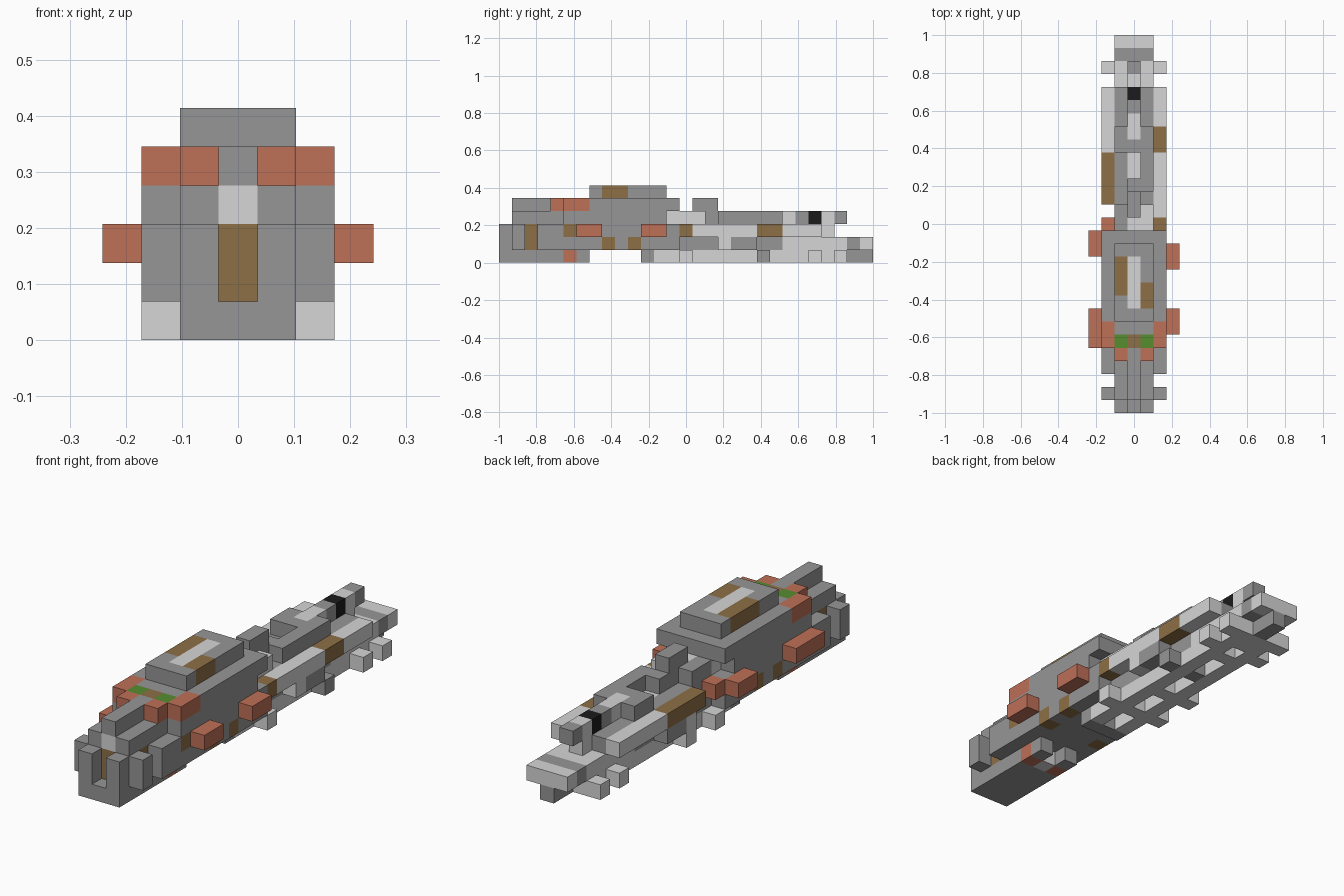
import bpy
import bmesh
from mathutils import Vector

if "Cube" in bpy.data.objects:
    bpy.data.objects.remove(bpy.data.objects["Cube"], do_unlink=True)

U = 2 / 29                      # size of one block
COLOURS = {
    "dark_grey": (0.305, 0.305, 0.305),
    "light_grey": (0.67, 0.67, 0.67),
    "rust_red": (0.51, 0.16, 0.095),
    "brown": (0.27, 0.16, 0.062),
    "green": (0.095, 0.27, 0.03),
    "black": (0.011, 0.011, 0.011),
}
NAMES = list(COLOURS)
DARK, LIGHT, RED, BROWN, GREEN, BLACK = NAMES
MATS = []
for name, rgb in COLOURS.items():
    m = bpy.data.materials.new(name)
    m.use_nodes = True
    m.diffuse_color = (*rgb, 1)
    b = m.node_tree.nodes["Principled BSDF"]
    b.inputs["Base Color"].default_value = (*rgb, 1)
    b.inputs["Roughness"].default_value = 0.9
    MATS.append(m)

cells = {}                      # block position -> (part, colour)


def fill(part, colour, xs, ys, zs):
    """Fill an inclusive range of blocks; later fills replace earlier ones."""
    for x in range(xs[0], xs[-1] + 1):
        for y in range(ys[0], ys[-1] + 1):
            for z in range(zs[0], zs[-1] + 1):
                cells[x, y, z] = (part, colour)


def both(part, colour, x, ys, zs):
    """Fill the same blocks on the right and on the left."""
    fill(part, colour, [x], ys, zs)
    fill(part, colour, [6 - x], ys, zs)


def paint(colour, xs, ys, zs):
    """Recolour blocks that are already there."""
    for k, (part, _) in list(cells.items()):
        if all(r[0] <= v <= r[-1] for v, r in zip(k, (xs, ys, zs))):
            cells[k] = (part, colour)


def paint_both(colour, x, ys, zs):
    """Recolour the same blocks on the right and on the left."""
    paint(colour, [x], ys, zs)
    paint(colour, [6 - x], ys, zs)


# Front hull with its slotted nose and notched keel
fill("front_hull", DARK, [2, 4], [0, 5], [0])
both("front_hull", DARK, 2, [6], [0])
fill("front_hull", DARK, [2, 4], [1, 13], [1, 2])
fill("front_hull", DARK, [2, 4], [1, 6], [3])
both("nose_prong", DARK, 2, [0], [1, 2])
both("nose_fin", DARK, 1, [1], [1, 2])
fill("nose_ridge", DARK, [3], [1, 4], [4])
paint(BROWN, [3], [1], [1, 2])
paint(LIGHT, [3], [1], [3])
paint(LIGHT, [3], [5], [0])
paint_both(BROWN, 2, [2], [1, 2])
paint_both(RED, 2, [5], [0])

# Wide middle hull
both("side_hull", DARK, 1, [3, 13], [1, 2])
both("side_hull", DARK, 1, [5, 12], [3])
fill("middle_hull", DARK, [2, 4], [7, 12], [3])
for y in (8, 10):
    paint_both(BROWN, 1, [y], [1])
paint_both(BROWN, 1, [5], [2])

# Upper deck with red shoulders and small green lamps
fill("upper_deck", DARK, [1, 5], [7, 13], [4])
fill("upper_deck", DARK, [2, 4], [5, 6], [4])
both("shoulder", RED, 1, [5, 6], [4])
both("shoulder", RED, 2, [4], [4])
paint_both(GREEN, 2, [5], [4])
paint(BROWN, [3], [5], [4])

# Roof block with markings
fill("roof", DARK, [2, 4], [7, 12], [5])
paint(LIGHT, [3], [8, 11], [5])
paint(BROWN, [2], [9, 11], [5])
paint(BROWN, [4], [8, 9], [5])

# Side pods
fill("right_front_pod", RED, [0], [5, 7], [2])
fill("right_rear_pod", RED, [0], [12, 13], [2])
fill("left_front_pod", RED, [6], [6, 7], [2])
fill("left_rear_pod", RED, [6], [11, 12], [2])

# Rear spine
fill("rear_spine", DARK, [2, 4], [14, 24], [1, 2])
paint(LIGHT, [2, 4], [22, 24], [1])
fill("rear_spine", LIGHT, [2, 4], [13, 15], [3])
paint(DARK, [2], [14, 15], [3])
fill("rear_spine", DARK, [3], [16, 17], [3])
paint(LIGHT, [3], [18, 19], [2])
fill("spine_block", DARK, [3], [15, 16], [4])
fill("spine_wall", DARK, [4], [17, 21], [3])
fill("spine_wall", DARK, [2], [20, 21], [3])
fill("top_beam", DARK, [3], [20, 26], [3])
paint(LIGHT, [3], [21, 22], [3])
paint(BLACK, [3], [24], [3])
paint(LIGHT, [3], [25], [3])
fill("top_beam", LIGHT, [3], [25], [2])

# Rear side rails
fill("right_rail", RED, [1], [14], [2])
fill("right_rail", BROWN, [1], [16, 19], [2])
fill("right_rail", LIGHT, [1], [20, 24], [2])
fill("left_rail", LIGHT, [5], [15, 24], [2])
fill("left_rail", BROWN, [5], [14], [2])
paint(BROWN, [5], [20, 21], [2])
both("rail_bracket", LIGHT, 1, [17], [1])
both("rail_bracket", DARK, 1, [18, 19], [1])

# Open lattice under the rear
both("keel", LIGHT, 2, [12, 24], [0])
both("keel", DARK, 2, [11], [0])
for y in (11, 14, 17, 20, 23):
    fill("cross_bar", DARK if y in (11, 20) else LIGHT, [3], [y], [0])
both("foot", LIGHT, 1, [14], [0])
fill("foot", LIGHT, [1], [17], [0])
fill("foot", DARK, [5], [20], [0])
both("foot", LIGHT, 1, [24], [0])

# Tail plate and its feet
fill("tail_plate", LIGHT, [2, 4], [25, 28], [1])
paint(DARK, [2, 4], [27], [1])
fill("tail_skid", LIGHT, [2, 4], [25, 26], [0])
both("tail_foot", LIGHT, 1, [26], [0])
fill("tail_skid", DARK, [3], [27, 28], [0])

# Build one mesh per part, keeping only the outer faces
for part in dict.fromkeys(p for p, _ in cells.values()):
    bm = bmesh.new()
    for k, (p, colour) in cells.items():
        if p != part:
            continue
        for axis in range(3):
            for side in (-1, 1):
                n = [0, 0, 0]
                n[axis] = side
                if tuple(a + d for a, d in zip(k, n)) in cells:
                    continue
                n = Vector(n) / 2
                u = Vector((n.y, n.z, n.x))
                v = Vector((n.z, n.x, n.y))
                if u.cross(v).dot(n) < 0:
                    u, v = v, u
                c = Vector(k) + Vector((-3, -14, 0.5)) + n
                quad = [c - u - v, c + u - v, c + u + v, c - u + v]
                f = bm.faces.new([bm.verts.new(q * U) for q in quad])
                f.material_index = NAMES.index(colour)
    bmesh.ops.remove_doubles(bm, verts=bm.verts, dist=U / 100)
    mesh = bpy.data.meshes.new(part)
    bm.to_mesh(mesh)
    bm.free()
    for m in MATS:
        mesh.materials.append(m)
    bpy.context.collection.objects.link(bpy.data.objects.new(part, mesh))
